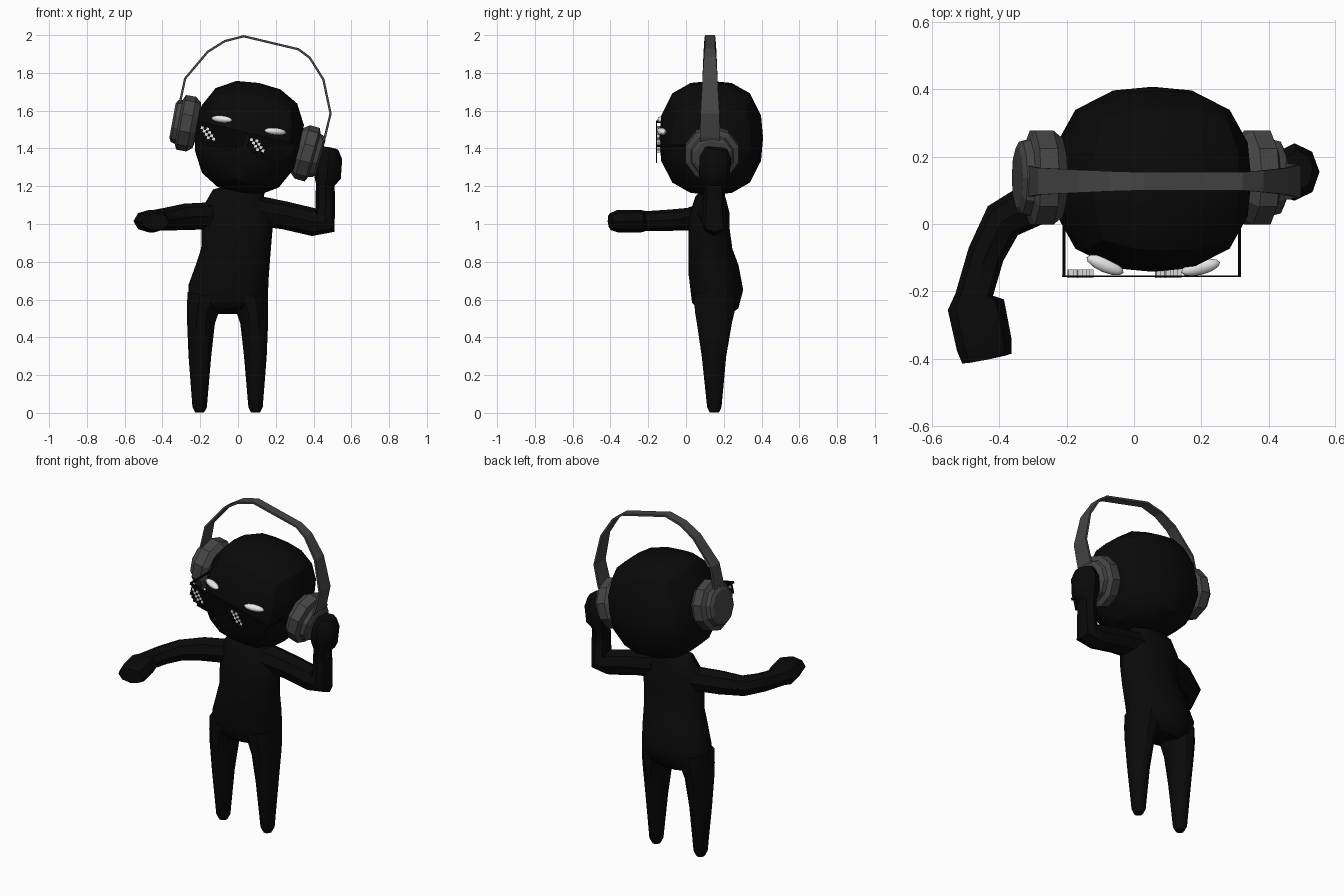
import bpy, bmesh, math
from mathutils import Vector, Matrix

cube = bpy.data.objects.get("Cube")
if cube:
    bpy.data.objects.remove(cube, do_unlink=True)


def material(name, value):
    m = bpy.data.materials.new(name)
    m.use_nodes = True
    m.diffuse_color = (value, value, value, 1)
    m.node_tree.nodes["Principled BSDF"].inputs["Base Color"].default_value = m.diffuse_color
    return m


BLACK = material("body black", 0.003)
FRAME = material("glasses black", 0.001)
GREY = material("headphone grey", 0.06)
WHITE = material("white", 0.8)
X, Y, Z = Vector((1, 0, 0)), Vector((0, 1, 0)), Vector((0, 0, 1))
TILT = math.radians(13.5)


def finish(name, bm, mat, smooth=None):
    bmesh.ops.recalc_face_normals(bm, faces=bm.faces)
    mesh = bpy.data.meshes.new(name)
    bm.to_mesh(mesh)
    bm.free()
    ob = bpy.data.objects.new(name, mesh)
    bpy.context.collection.objects.link(ob)
    mesh.materials.append(mat)
    if smooth:
        bpy.ops.object.select_all(action='DESELECT')
        ob.select_set(True)
        bpy.context.view_layer.objects.active = ob
        bpy.ops.object.shade_smooth_by_angle(angle=math.radians(smooth))
    return ob


def loft(name, rings, ref, mat, sides=10, start=0.0, smooth=None):
    """Skin rings (x, y, z, half size along ref, half size across) along a path."""
    bm = bmesh.new()
    pts = [Vector(r[:3]) for r in rings]
    steps = [(q - p).normalized() for p, q in zip(pts, pts[1:])]
    loops = []
    for i, r in enumerate(rings):
        t = (steps[max(i - 1, 0)] + steps[min(i, len(steps) - 1)]).normalized()
        u = (ref - t * ref.dot(t)).normalized()
        v = t.cross(u)
        loop = []
        for k in range(sides):
            a = start + math.tau * k / sides
            loop.append(bm.verts.new(pts[i] + u * r[3] * math.cos(a) + v * r[4] * math.sin(a)))
        loops.append(loop)
    for l0, l1 in zip(loops, loops[1:]):
        for k in range(sides):
            n = (k + 1) % sides
            bm.faces.new((l0[k], l0[n], l1[n], l1[k]))
    bm.faces.new(loops[0])
    bm.faces.new(loops[-1])
    return finish(name, bm, mat, smooth)


# Head: rounded cube, tilted to its left
bm = bmesh.new()
bmesh.ops.create_cube(bm, size=2)
bmesh.ops.subdivide_edges(bm, edges=bm.edges[:], cuts=3, use_grid_fill=True)
for v in bm.verts:
    c = Vector([math.tan(a * math.pi / 4.4) for a in v.co])
    v.co = c / sum(abs(a) ** 2.6 for a in c) ** (1 / 2.6)
    if v.co.z < -0.4:
        v.co.x *= 0.94
bm.transform(Matrix.Translation((0.055, 0.133, 1.455)) @ Matrix.Rotation(TILT * 0.8, 4, 'Y')
             @ Matrix.Diagonal((0.287, 0.275, 0.297, 1)))
finish("head", bm, BLACK, 30)

# Torso with hips and neck
loft("torso", [
    (-0.055, 0.15, 0.535, 0.15, 0.09),
    (-0.055, 0.155, 0.57, 0.208, 0.127),
    (-0.052, 0.163, 0.65, 0.212, 0.142),
    (-0.03, 0.147, 0.75, 0.196, 0.138),
    (-0.012, 0.13, 0.85, 0.184, 0.12),
    (-0.005, 0.122, 0.97, 0.187, 0.112),
    (0.0, 0.127, 1.06, 0.19, 0.105),
    (0.015, 0.13, 1.12, 0.16, 0.085),
    (0.045, 0.14, 1.165, 0.1, 0.06),
    (0.06, 0.14, 1.23, 0.085, 0.055)], X, BLACK, 14, smooth=40)

# Legs
for side, name in ((-1, "right_leg"), (1, "left_leg")):
    loft(name, [(-0.055 + side * d, y, z, a, b) for d, y, z, a, b in (
        (0.148, 0.15, 0.003, 0.024, 0.026),
        (0.148, 0.15, 0.03, 0.038, 0.04),
        (0.147, 0.148, 0.3, 0.06, 0.068),
        (0.141, 0.15, 0.48, 0.074, 0.098),
        (0.132, 0.152, 0.54, 0.084, 0.11),
        (0.115, 0.152, 0.62, 0.1, 0.115))], X, BLACK, 10, smooth=40)

# Right arm reaching forward, ending in a fist
loft("right_arm", [
    (-0.1, 0.13, 1.045, 0.072, 0.07),
    (-0.28, 0.07, 1.038, 0.07, 0.068),
    (-0.39, 0.01, 1.025, 0.06, 0.062),
    (-0.44, -0.09, 1.02, 0.056, 0.055),
    (-0.475, -0.21, 1.016, 0.052, 0.056),
    (-0.47, -0.24, 1.015, 0.06, 0.085),
    (-0.445, -0.36, 1.015, 0.06, 0.083),
    (-0.437, -0.4, 1.012, 0.045, 0.075)], Z, BLACK, 8, smooth=40)

# Left arm bent up, hand on the ear cup
loft("left_arm", [
    (0.1, 0.13, 1.07, 0.075, 0.08),
    (0.25, 0.14, 1.045, 0.07, 0.074),
    (0.4, 0.15, 1.01, 0.068, 0.074),
    (0.46, 0.15, 1.01, 0.068, 0.072),
    (0.462, 0.15, 1.1, 0.058, 0.052),
    (0.462, 0.15, 1.21, 0.055, 0.05),
    (0.473, 0.15, 1.25, 0.08, 0.072),
    (0.478, 0.155, 1.35, 0.085, 0.074),
    (0.487, 0.16, 1.4, 0.06, 0.045)], Y, BLACK, 8, smooth=40)

# Ear cups: stepped discs along the ear axis
PROFILE = ((-0.07, 0.09), (-0.065, 0.122), (-0.035, 0.147), (0.02, 0.147),
           (0.032, 0.118), (0.055, 0.112), (0.066, 0.092))
for side, name, centre, tilt in ((-1, "right_ear_cup", (-0.282, 0.138, 1.535), 0.18),
                                 (1, "left_ear_cup", (0.374, 0.138, 1.372), 0.28)):
    axis = Vector((math.cos(tilt), 0, -math.sin(tilt))) * side
    loft(name, [(*(Vector(centre) + axis * d), r, r) for d, r in PROFILE], Y, GREY, 10,
         start=math.pi / 10)

# Headband: flat strip, wider towards the cups
BAND = ((-0.315, 1.55, 0.05), (-0.308, 1.64, 0.045), (-0.28, 1.77, 0.04), (-0.16, 1.912, 0.034),
        (-0.07, 1.968, 0.03), (0.03, 1.994, 0.027), (0.32, 1.925, 0.027), (0.38, 1.88, 0.032),
        (0.452, 1.765, 0.04), (0.49, 1.585, 0.05), (0.46, 1.46, 0.054), (0.43, 1.4, 0.054))
root = math.sqrt(2)
loft("headband", [(x, 0.127, z, w * root, 0.006 * root) for x, z, w in BAND], Y, GREY, 4,
     start=math.pi / 4)

# Eyes
for name, loc, yaw in (("right_eye", (-0.086, -0.122, 1.555), -0.4),
                       ("left_eye", (0.198, -0.129, 1.49), 0.25)):
    bm = bmesh.new()
    bmesh.ops.create_uvsphere(bm, u_segments=12, v_segments=8, radius=1)
    bm.transform(Matrix.Translation(loc) @ Matrix.Rotation(0.1, 4, 'Y')
                 @ Matrix.Rotation(yaw, 4, 'Z') @ Matrix.Diagonal((0.06, 0.022, 0.019, 1)))
    finish(name, bm, WHITE, 60)

# Blocky glasses, laid out on a small square grid
PIX = 0.0145
PLACE = Matrix.Translation((-0.21, 0, 1.547)) @ Matrix.Rotation(TILT, 4, 'Y')


def block(bm, c0, c1, r0, r1, y0, y1):
    size = ((c1 - c0) * PIX, y1 - y0, (r1 - r0) * PIX, 1)
    mid = ((c0 + c1) / 2 * PIX, (y0 + y1) / 2, -(r0 + r1) / 2 * PIX)
    bmesh.ops.create_cube(bm, size=1, matrix=PLACE @ Matrix.Translation(mid) @ Matrix.Diagonal(size))


frame, glints = bmesh.new(), bmesh.new()
block(frame, 0, 37.5, 0, 1, -0.158, -0.153)
for c in (0, 37):
    block(frame, c, c + 0.45, 0, 0.8, -0.155, 0.03)
for lens in (0, 18.5):
    for inset, r0, r1 in ((1, 1, 5), (2, 5, 6), (3, 6, 7), (5, 7, 8)):
        block(frame, lens + inset, lens + 19 - inset, r0, r1, -0.158, -0.153)
    for r in range(4):
        for c in (r, r + 2):
            block(glints, lens + c + 1.5, lens + c + 2.5, r + 1.7, r + 2.7, -0.16, -0.135)
finish("glasses_frame", frame, FRAME)
finish("glasses_glints", glints, WHITE)
